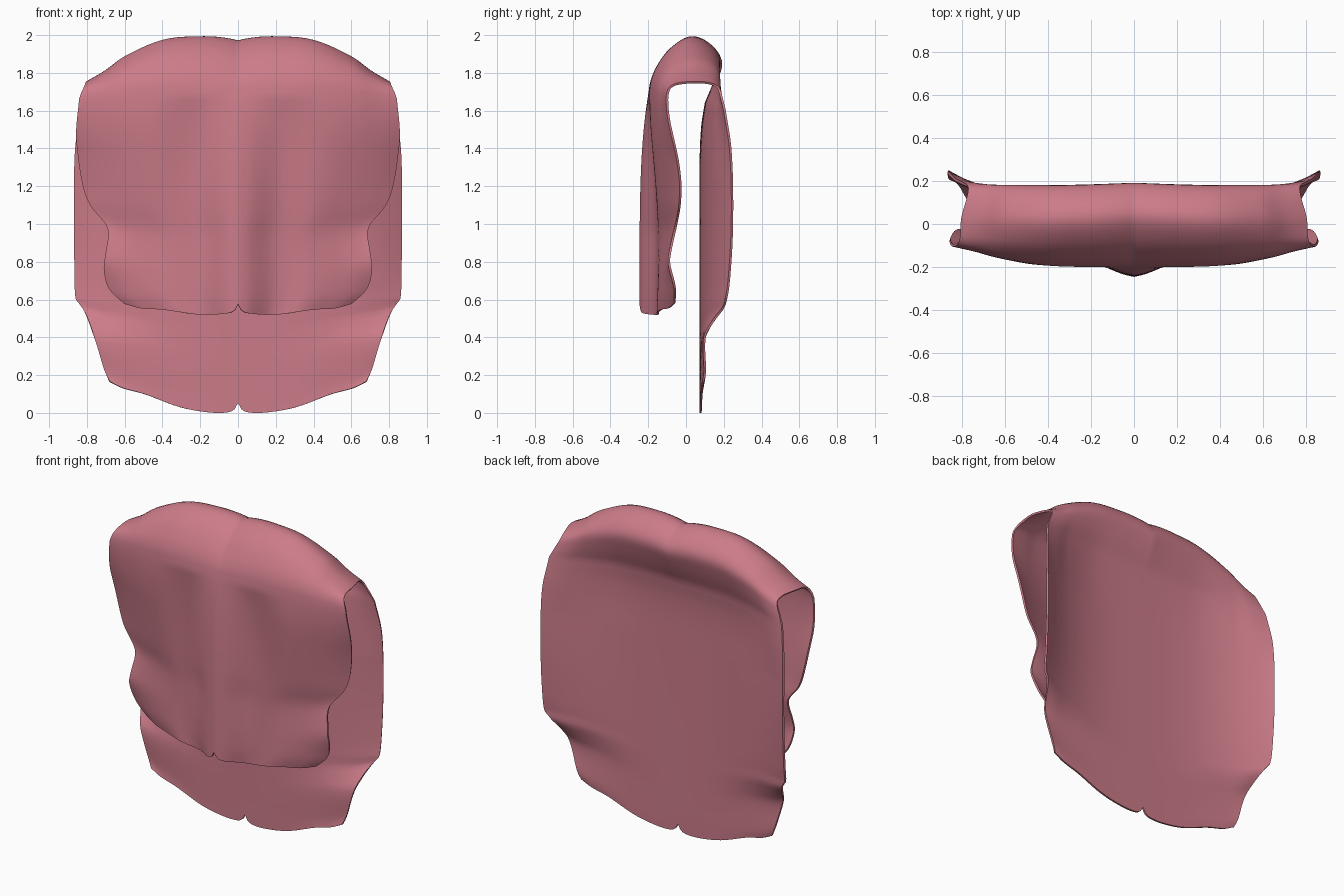
import bpy
import math

cube = bpy.data.objects.get("Cube")
if cube:
    bpy.data.objects.remove(cube, do_unlink=True)


def curve(points, t):
    """Smooth value at t through (position, value) points."""
    n = len(points)

    def slope(i):
        a, b = points[max(i - 1, 0)], points[min(i + 1, n - 1)]
        return (b[1] - a[1]) / (b[0] - a[0])

    t = min(max(t, points[0][0]), points[-1][0])
    i = 0
    while i < n - 2 and t > points[i + 1][0]:
        i += 1
    (t0, p0), (t1, p1) = points[i], points[i + 1]
    h = t1 - t0
    s = (t - t0) / h
    return ((1 + 2 * s) * (1 - s) ** 2 * p0 + s * (1 - s) ** 2 * h * slope(i)
            + s * s * (3 - 2 * s) * p1 + s * s * (s - 1) * h * slope(i + 1))


def mix(a, b, w):
    return a + (b - a) * w


# Section over the top, at the middle and at the open side (y, z)
MIDDLE = [(-.195, 1.68), (-.178, 1.76), (-.14, 1.84), (-.07, 1.93), (.03, 1.993),
          (.12, 1.965), (.185, 1.88), (.16, 1.77), (.105, 1.64)]
SIDE = [(-.1, 1.66), (-.097, 1.69), (-.085, 1.72), (-.05, 1.74), (.03, 1.75),
        (.12, 1.745), (.17, 1.72), (.19, 1.66), (.205, 1.6)]
TOP_WIDTH = [(0, .84), (1, .83), (2, .815), (3, .805), (4, .8),
             (5, .775), (6, .77), (7, .8), (8, .83)]
SHOULDER_FALL = [(0, 0), (.25, .01), (.5, .1), (.75, .46), (.88, .77), (1, 1)]
LAST = len(MIDDLE) - 1

# Front panel, from hem to shoulder
FRONT_WIDTH = [(0, .6), (.07, .68), (.17, .71), (.25, .7), (.37, .69),
               (.48, .78), (.58, .82), (.76, .85), (.85, .855), (1, .84)]
FRONT_EDGE = [(0, -.06), (.08, -.06), (.2, -.09), (.27, -.08), (.39, -.05),
              (.48, -.03), (.6, -.02), (.76, -.035), (1, -.1)]
FRONT_HEM = [(0, .53), (.33, .52), (.67, .548), (.85, .555), (1, .58)]
SIDE_FOLD = [(0, -.15), (.3, -.135), (.6, -.155), (1, -.2)]

# Back panel, from shoulder to hem
BACK_WIDTH = [(0, .83), (.14, .86), (.35, .865), (.65, .862), (.7, .855), (.715, .835),
              (.76, .8), (.87, .745), (.94, .715), (.97, .7), (1, .68)]
BACK_EDGE = [(0, .205), (.14, .235), (.35, .245), (.56, .235), (.715, .205),
             (.77, .15), (.83, .1), (.97, .1), (1, .09)]
BACK_MIDDLE = [(0, .105), (.08, .086), (.2, .078), (1, .077)]
BACK_HEM = [(0, .003), (.2, .001), (.45, .03), (.73, .1), (.9, .132), (1, .165)]


def top_point(u, s):
    """Point on the rounded top, s counting along the section."""
    def at(section, axis):
        return curve([(i, p[axis]) for i, p in enumerate(section)], s)
    w = curve(SHOULDER_FALL, u)
    arch = math.sin(math.pi * s / LAST)
    dip = .028 * math.exp(-u / .12) * arch
    sag = .016 * math.sin(math.pi * u) * arch
    return (u * curve(TOP_WIDTH, s), mix(at(MIDDLE, 0), at(SIDE, 0), w) - sag,
            mix(at(MIDDLE, 1), at(SIDE, 1), w) - dip)


def front_point(u, t):
    shoulder = top_point(u, 0)
    hem = curve(FRONT_HEM, u) + .045 * math.exp(-u / .025)
    fold = curve(SIDE_FOLD, t)
    folds = [(0, -.24), (.08, -.225), (.28, -.155), (.55, fold), (.8, fold + .03), (1, fold + .05)]
    y = mix(curve(folds, u), curve(FRONT_EDGE, t), u ** 5)
    return (u * curve(FRONT_WIDTH, t), mix(y, shoulder[1], t ** 4), mix(hem, shoulder[2], t))


def back_point(u, t):
    shoulder = top_point(u, LAST)
    hem = curve(BACK_HEM, u) + .05 * math.exp(-u / .025)
    flare = mix(curve(SHOULDER_FALL, u), u ** 3, min(t * 4, 1))
    y = mix(curve(BACK_MIDDLE, t), curve(BACK_EDGE, t), flare)
    return (u * curve(BACK_WIDTH, t), y, mix(shoulder[2], hem, t))


# One sheet: up the front, over the top and down the back
FRONT_ROWS, TOP_ROWS, BACK_ROWS, HALF = 40, 32, 56, 40
rows = [(front_point, i / FRONT_ROWS) for i in range(FRONT_ROWS)]
rows += [(top_point, LAST * i / TOP_ROWS) for i in range(TOP_ROWS)]
rows += [(back_point, i / BACK_ROWS) for i in range(BACK_ROWS + 1)]

verts, faces = [], []
columns = 2 * HALF + 1
for shape, t in rows:
    for c in range(-HALF, HALF + 1):
        x, y, z = shape(abs(c) / HALF, t)
        verts.append((math.copysign(x, c), y, z))
for r in range(len(rows) - 1):
    for c in range(columns - 1):
        a = r * columns + c
        faces.append((a, a + 1, a + columns + 1, a + columns))

mesh = bpy.data.meshes.new("draped_cloth")
mesh.from_pydata(verts, [], faces)
cloth = bpy.data.objects.new("draped_cloth", mesh)
bpy.context.collection.objects.link(cloth)

# Dusty pink fabric
pink = bpy.data.materials.new("dusty_pink")
pink.use_nodes = True
colour = (.6, .2, .25, 1)
pink.diffuse_color = colour
bsdf = pink.node_tree.nodes["Principled BSDF"]
bsdf.inputs["Base Color"].default_value = colour
bsdf.inputs["Roughness"].default_value = .8
mesh.materials.append(pink)

# Cloth thickness, with crisp hems
bpy.ops.object.select_all(action='DESELECT')
cloth.select_set(True)
bpy.context.view_layer.objects.active = cloth
solid = cloth.modifiers.new("thickness", 'SOLIDIFY')
solid.thickness = .012
solid.offset = 0
bpy.ops.object.modifier_apply(modifier=solid.name)
bpy.ops.object.shade_smooth_by_angle(angle=math.radians(50))
